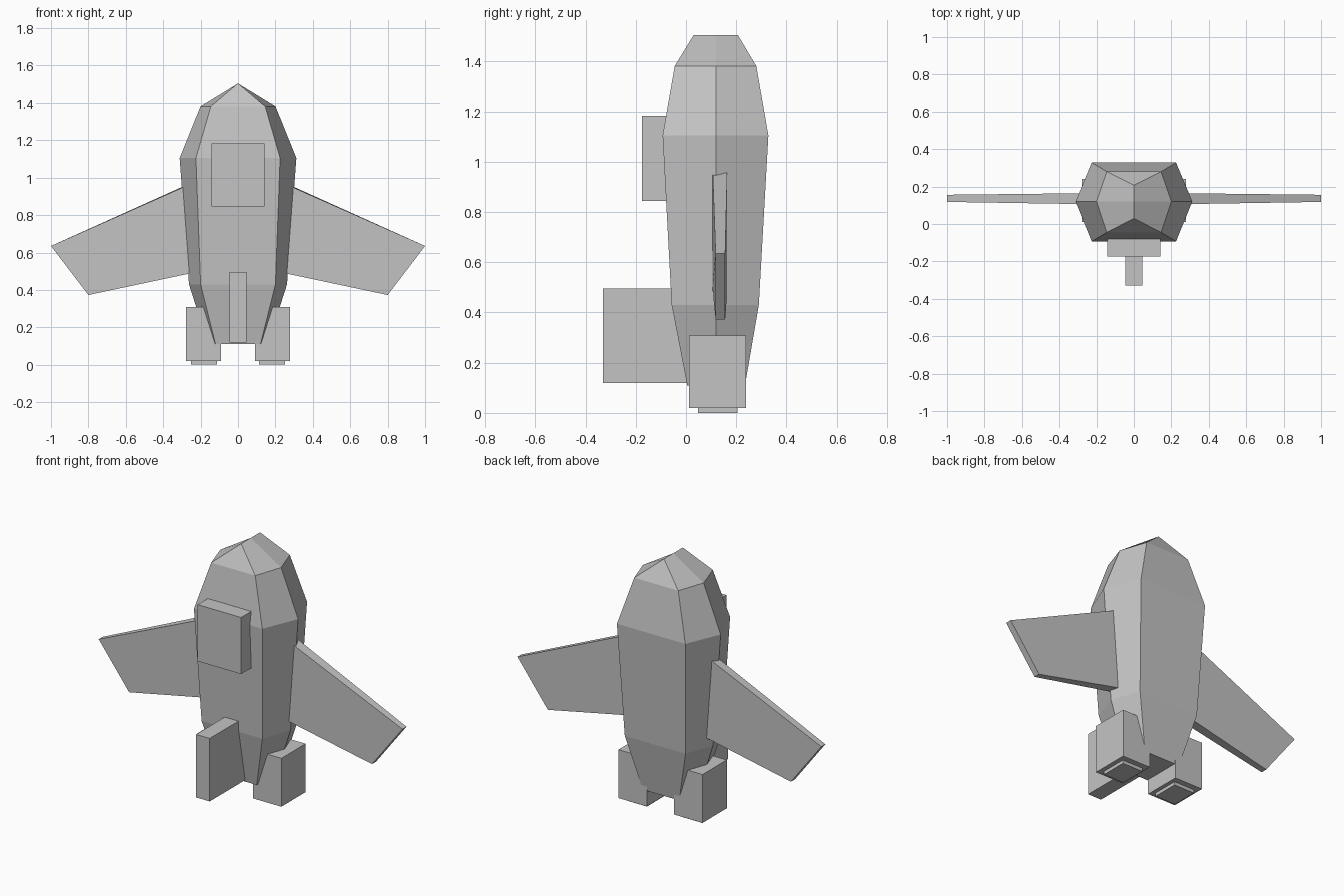
import bpy, bmesh

if "Cube" in bpy.data.objects:
    bpy.data.objects.remove(bpy.data.objects["Cube"])

grey = bpy.data.materials.new("plain_grey")
grey.diffuse_color = (0.55, 0.55, 0.55, 1)
grey.use_nodes = True
grey.node_tree.nodes["Principled BSDF"].inputs["Base Color"].default_value = grey.diffuse_color


def finish(name, bm):
    bmesh.ops.remove_doubles(bm, verts=bm.verts[:], dist=1e-4)
    bmesh.ops.recalc_face_normals(bm, faces=bm.faces[:])
    mesh = bpy.data.meshes.new(name)
    bm.to_mesh(mesh)
    bm.free()
    mesh.materials.append(grey)
    ob = bpy.data.objects.new(name, mesh)
    bpy.context.collection.objects.link(ob)
    return ob


def loft(name, rings):
    """Bridge equal-length rings of points and cap both ends."""
    bm = bmesh.new()
    loops = [[bm.verts.new(p) for p in ring] for ring in rings]
    n = len(loops[0])
    for a, b in zip(loops, loops[1:]):
        for i in range(n):
            j = (i + 1) % n
            bm.faces.new((a[i], a[j], b[j], b[i]))
    bm.faces.new(loops[0])
    if len({tuple(round(c, 4) for c in p) for p in rings[-1]}) == n:
        bm.faces.new(loops[-1])
    return finish(name, bm)


def box(name, x0, x1, y0, y1, z0, z1):
    return loft(name, [[(x0, y0, z), (x1, y0, z), (x1, y1, z), (x0, y1, z)]
                       for z in (z0, z1)])


# Six-sided hull: height, side half width, corner half width, front y, back y
hull_levels = [(0.11, 0.16, 0.12, 0.005, 0.235),
               (0.43, 0.262, 0.2, -0.057, 0.29),
               (1.105, 0.312, 0.225, -0.093, 0.328),
               (1.382, 0.2, 0.145, -0.045, 0.28),
               (1.505, 0, 0, 0.03, 0.207)]   # closes to a ridge
loft("hull", [[(-c, f, z), (c, f, z), (s, 0.12, z), (c, b, z), (-c, b, z), (-s, 0.12, z)]
              for z, s, c, f, b in hull_levels])

# Cockpit block and belly fin on the front
box("cockpit", -0.143, 0.143, -0.175, 0.0, 0.845, 1.182)
box("fin", -0.045, 0.045, -0.33, 0.06, 0.12, 0.495)

for side, s in (("left", -1), ("right", 1)):
    # Engine with a shallow nozzle underneath
    box(side + "_engine", s * 0.09, s * 0.277, 0.012, 0.24, 0.02, 0.308)
    box(side + "_nozzle", s * 0.113, s * 0.25, 0.047, 0.206, 0.0, 0.03)
    # Swept wing, thinner toward the tip
    root = [(0.105, 0.99), (0.165, 0.995), (0.165, 0.5), (0.105, 0.5)]
    tip = [(1.0, 0.118, 0.635), (1.0, 0.156, 0.635), (0.8, 0.156, 0.373), (0.8, 0.118, 0.373)]
    loft(side + "_wing", [[(s * 0.2, y, z) for y, z in root],
                          [(s * x, y, z) for x, y, z in tip]])
